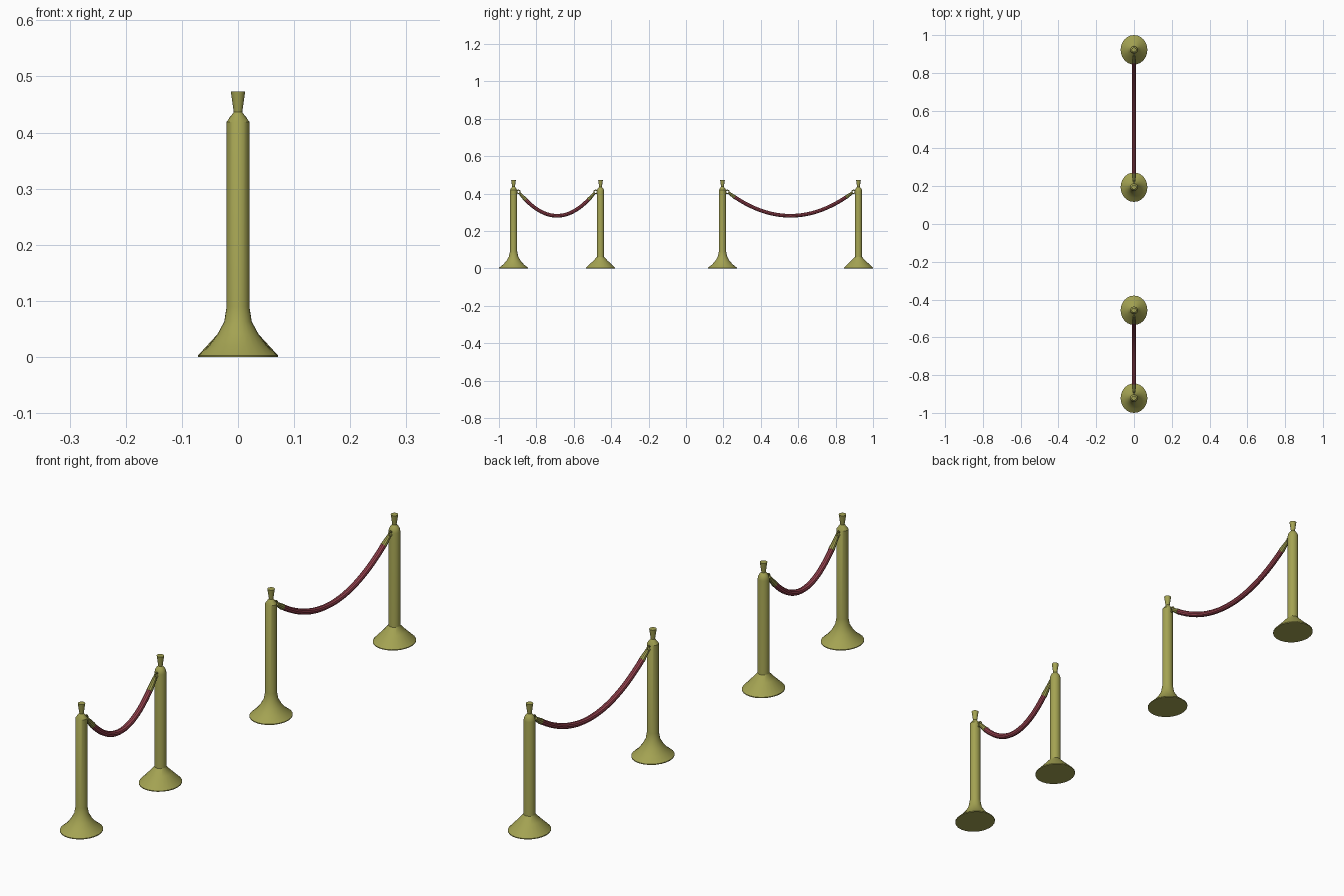
import bpy, bmesh, math

if "Cube" in bpy.data.objects:
    bpy.data.objects.remove(bpy.data.objects["Cube"])

def material(name, rgb):
    m = bpy.data.materials.new(name)
    m.diffuse_color = (*rgb, 1)
    m.use_nodes = True
    m.node_tree.nodes["Principled BSDF"].inputs["Base Color"].default_value = m.diffuse_color
    return m

BRASS = material("brass", (0.37, 0.365, 0.085))
VELVET = material("velvet", (0.34, 0.06, 0.085))

def select(ob):
    bpy.ops.object.select_all(action='DESELECT')
    ob.select_set(True)
    bpy.context.view_layer.objects.active = ob

def finish(ob, mat):
    ob.data.materials.append(mat)
    select(ob)
    bpy.ops.object.shade_smooth_by_angle(angle=math.radians(35))

def lathe(name, profile, y, mat, sides=24):
    """Closed turned part from (x radius, y radius, z) rings."""
    bm = bmesh.new()
    rings = []
    for rx, ry, z in profile:
        rings.append([bm.verts.new((rx * math.cos(2 * math.pi * i / sides),
                                    ry * math.sin(2 * math.pi * i / sides), z))
                      for i in range(sides)])
    for a, b in zip(rings, rings[1:]):
        for i in range(sides):
            j = (i + 1) % sides
            bm.faces.new((a[i], a[j], b[j], b[i]))
    bm.faces.new(rings[0][::-1])
    bm.faces.new(rings[-1])
    bmesh.ops.recalc_face_normals(bm, faces=bm.faces)
    me = bpy.data.meshes.new(name)
    bm.to_mesh(me)
    bm.free()
    ob = bpy.data.objects.new(name, me)
    bpy.context.collection.objects.link(ob)
    ob.location.y = y
    finish(ob, mat)

def tube(name, points, radius, mat, taper=1.0):
    """Capped tube along points, shrinking to radius * taper at the far end."""
    cu = bpy.data.curves.new(name, 'CURVE')
    cu.dimensions = '3D'
    cu.bevel_depth = radius
    cu.bevel_resolution = 3
    cu.use_fill_caps = True
    sp = cu.splines.new('POLY')
    sp.points.add(len(points) - 1)
    for i, (p, co) in enumerate(zip(sp.points, points)):
        p.co = (*co, 1)
        p.radius = 1 + (taper - 1) * i / (len(points) - 1)
    ob = bpy.data.objects.new(name, cu)
    bpy.context.collection.objects.link(ob)
    select(ob)
    bpy.ops.object.convert(target='MESH')
    finish(bpy.context.object, mat)

# Post profiles: flared foot with conical cap, and conical foot with domed cap
FINIAL = [(0.007, 0.007, 0.433), (0.0128, 0.0128, 0.473)]
FLARED = [(0.071, 0.078, 0), (0.071, 0.078, 0.003), (0.052, 0.056, 0.020),
          (0.037, 0.038, 0.040), (0.0245, 0.025, 0.063), (0.0203, 0.0195, 0.090),
          (0.0203, 0.0195, 0.419), (0.007, 0.007, 0.437)]
CONICAL = [(0.071, 0.078, 0), (0.071, 0.078, 0.003), (0.038, 0.040, 0.039),
           (0.0205, 0.0197, 0.060), (0.0203, 0.0195, 0.062), (0.0203, 0.0195, 0.411),
           (0.0185, 0.018, 0.420), (0.0145, 0.014, 0.428), (0.007, 0.007, 0.436)]

def barrier(label, y0, y1):
    # Posts and finials
    for tag, y, prof in (("start", y0, FLARED), ("end", y1, CONICAL)):
        lathe(f"{label}_{tag}_post", prof, y, BRASS)
        lathe(f"{label}_{tag}_finial", FINIAL, y, BRASS)

    # Sagging rope between the hooks
    mid, half = (y0 + y1) / 2, (y1 - y0) / 2 - 0.029
    def sag(t):
        return (0, mid + half * t, 0.281 + 0.126 * t * t)
    lim = 1 - 0.034 / half
    tube(f"{label}_rope", [sag(lim * (i / 14 - 1)) for i in range(29)], 0.0103, VELVET)

    for side, tag in ((-1, "start"), (1, "end")):
        # Brass ferrule on the rope end, tapering towards the hook
        tube(f"{label}_{tag}_ferrule",
             [sag(side * (lim - 0.01 + (1.0 - lim) * k / 3)) for k in range(4)],
             0.0112, BRASS, 0.65)
        # Hook ring against the post
        bpy.ops.mesh.primitive_torus_add(
            major_radius=0.009, minor_radius=0.003, major_segments=20, minor_segments=8,
            location=(0, mid + side * (half + 0.003), 0.409),
            rotation=(0, math.pi / 2, 0))
        ring = bpy.context.object
        ring.name = f"{label}_{tag}_hook_ring"
        finish(ring, BRASS)

barrier("short_barrier", -0.922, -0.457)
barrier("long_barrier", 0.195, 0.922)
